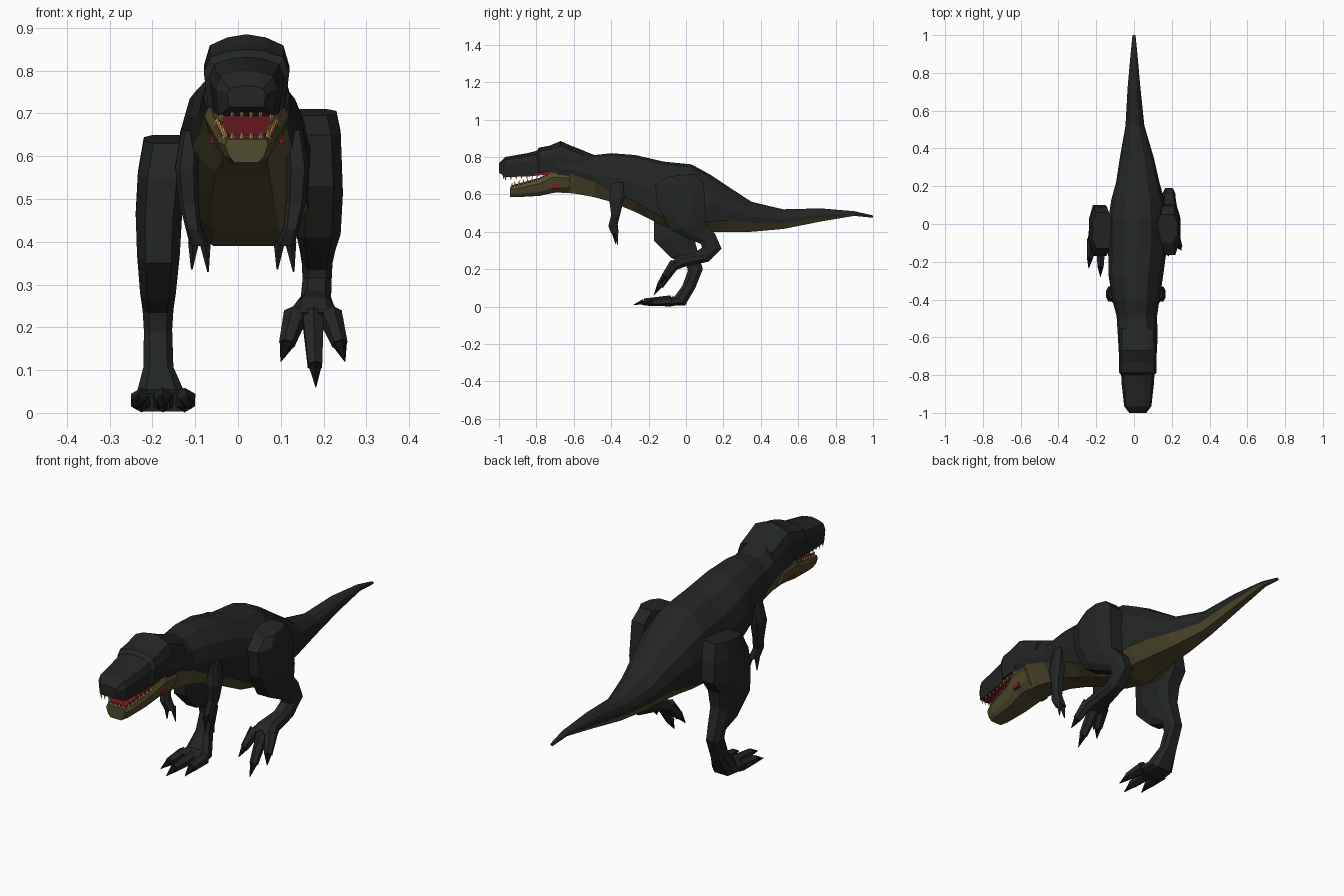
import bpy, bmesh
from mathutils import Vector, Matrix


def material(name, rgb):
    m = bpy.data.materials.new(name)
    m.diffuse_color = (*rgb, 1)
    return m


DARK = material("dark_hide", (0.016, 0.019, 0.017))
OLIVE = material("olive_belly", (0.085, 0.072, 0.028))
RED = material("mouth_red", (0.18, 0.013, 0.018))
TOOTH = material("tooth", (0.5, 0.27, 0.08))
CLAW = material("claw_black", (0.005, 0.005, 0.005))


def finish(name, bm, mats):
    bmesh.ops.recalc_face_normals(bm, faces=bm.faces)
    me = bpy.data.meshes.new(name)
    bm.to_mesh(me)
    bm.free()
    for m in mats:
        me.materials.append(m)
    ob = bpy.data.objects.new(name, me)
    bpy.context.collection.objects.link(ob)
    return ob


def loft(name, rings, mats, second=()):
    """Skin rings of points; segments listed in second use material 1."""
    bm = bmesh.new()
    rows = [[bm.verts.new(p) for p in r] for r in rings]
    n = len(rows[0])
    for a, b in zip(rows, rows[1:]):
        for i in range(n):
            j = (i + 1) % n
            f = bm.faces.new((a[i], a[j], b[j], b[i]))
            f.material_index = 1 if i in second else 0
    bm.faces.new(rows[0])
    bm.faces.new(rows[-1])
    return finish(name, bm, mats)


def ring(y, cx, top, bot, hw, half):
    """Upright symmetric section from a half outline in (width, height) fractions."""
    pts = half + [(-u, v) for u, v in reversed(half) if u > 0]
    return [(cx + u * hw, y, bot + v * (top - bot)) for u, v in pts]


def limb(name, sections):
    """Eight-sided limb; each section spans a front and a back point in y, z."""
    shape = [(1, .45), (.6, 1), (-.6, 1), (-1, .45), (-1, -.45), (-.6, -1), (.6, -1), (1, -.45)]
    rings = []
    for fy, fz, by, bz, cx, hw in sections:
        rings.append([(cx + u * hw, (fy + by) / 2 + v * (fy - by) / 2,
                       (fz + bz) / 2 + v * (fz - bz) / 2) for u, v in shape])
    return loft(name, rings, [DARK])


def cones(name, items, mat, sides=6):
    bm = bmesh.new()
    for a, b, r1, r2 in items:
        a, b = Vector(a), Vector(b)
        d = b - a
        mtx = Matrix.Translation((a + b) / 2) @ d.to_track_quat('Z', 'Y').to_matrix().to_4x4()
        bmesh.ops.create_cone(bm, cap_ends=True, segments=sides, radius1=r1, radius2=r2,
                              depth=d.length, matrix=mtx)
    return finish(name, bm, [mat])


# Body, neck and tail: y, centre x, top, bottom, half width, belly edge height
body = [
    (-.69, .02, .87, .61, .10, .38), (-.60, .02, .855, .605, .105, .40),
    (-.49, .015, .81, .585, .107, .36), (-.40, .01, .82, .56, .125, .22),
    (-.27, .01, .81, .505, .145, .18), (-.12, .02, .775, .43, .155, .13),
    (.03, .02, .76, .39, .155, .13), (.13, .02, .705, .40, .14, .18),
    (.22, .02, .645, .40, .115, .25), (.35, .015, .56, .40, .09, .3),
    (.52, .005, .52, .415, .05, .3), (.72, 0, .525, .455, .034, .3),
    (.9, 0, .51, .485, .018, .3), (1, 0, .487, .475, .008, .3)]
loft("body", [ring(*s[:5], [(0, 1), (.45, .95), (.85, .75), (1, .5), (.93, s[5]), (.5, 0)])
              for s in body], [DARK, OLIVE], (4, 5, 6))

# Upper head
skull = [(0, 1), (.45, .96), (.86, .86), (1, .6), (.9, 0)]
head = [(-1, .02, .765, .715, .045), (-.965, .02, .80, .695, .072), (-.85, .02, .82, .70, .085),
        (-.80, .02, .832, .71, .088), (-.785, .02, .85, .715, .10), (-.73, .02, .86, .72, .10),
        (-.67, .02, .885, .70, .10), (-.55, .02, .83, .68, .095)]
loft("upper_head", [ring(*s, skull) for s in head], [DARK])

# Lower jaw
chin = [(.9, 1), (1, .75), (.8, .25), (.55, 0)]
jaw = [(-.94, .02, .64, .585, .05), (-.90, .02, .648, .585, .066), (-.78, .02, .68, .592, .08),
       (-.71, .02, .72, .608, .098), (-.62, .02, .71, .615, .10)]
loft("lower_jaw", [ring(*s, chin) for s in jaw], [OLIVE])

# Mouth lining: floor, roof and throat
slab = [(1, 1), (1, 0)]
loft("mouth_floor", [ring(y, .02, z + .008, z - .01, w, slab) for y, z, w in
                     [(-.925, .642, .042), (-.78, .682, .066), (-.70, .72, .08)]], [RED])
loft("mouth_roof", [ring(y, .02, z + .01, z - .005, w, slab) for y, z, w in
                    [(-.965, .698, .055), (-.85, .70, .07), (-.70, .715, .085)]], [RED])
loft("throat", [ring(y, .02, .73, .63, .085, slab) for y in (-.72, -.68)], [RED])

# Teeth along both jaws
upper, lower = [], []
for s in (-1, 1):
    for i in range(8):
        t = i / 7
        x, y = .02 + s * (.058 + .018 * t), -.965 + .20 * t
        upper.append(((x, y, .705 + .01 * t), (x, y, .672 + .02 * t), .008, 0))
        x, y = .02 + s * (.05 + .022 * t), -.915 + .16 * t
        lower.append(((x, y, .64 + .04 * t), (x, y, .675 + .03 * t), .007, 0))
for i in range(4):
    x = -.013 + .022 * i
    upper.append(((x, -.975, .712), (x, -.975, .68), .008, 0))
    lower.append(((x, -.93, .638), (x, -.93, .665), .007, 0))
cones("upper_teeth", upper, TOOTH, 4)
cones("lower_teeth", lower, TOOTH, 4)

# Small arms with two fingers
for s, side in ((-1, "left"), (1, "right")):
    c = [.01 + s * d for d in (.122, .13, .125, .115, .10)]
    limb("arm_" + side, [
        (-.395, .66, -.335, .665, c[0], .02), (-.41, .57, -.33, .58, c[1], .027),
        (-.40, .49, -.35, .50, c[2], .023), (-.415, .43, -.365, .44, c[3], .018),
        (-.40, .39, -.36, .39, c[4], .022)])
    cones("fingers_" + side, [
        ((c[4] - .013, -.385, .40), (c[4] - .018, -.375, .335), .014, .002),
        ((c[4] + .013, -.375, .40), (c[4] + .02, -.365, .33), .014, .002)], DARK, 5)

# Raised leg
limb("raised_leg", [
    (-.10, .695, .05, .71, .175, .055), (-.165, .65, .095, .66, .185, .055),
    (-.15, .53, .105, .50, .19, .055), (-.08, .41, .105, .44, .188, .052),
    (.01, .365, .12, .425, .186, .042), (.08, .335, .155, .39, .185, .036),
    (.085, .315, .19, .31, .185, .034), (.04, .285, .12, .24, .182, .035),
    (-.04, .27, .0, .215, .178, .045), (-.085, .235, -.055, .195, .176, .064)])

# Planted leg
limb("planted_leg", [
    (-.13, .63, .06, .65, -.165, .055), (-.165, .55, .09, .57, -.177, .057),
    (-.17, .45, .10, .48, -.185, .054), (-.17, .35, .06, .42, -.186, .05),
    (-.08, .26, .05, .34, -.187, .042), (0, .235, .075, .25, -.187, .036),
    (.01, .19, .09, .20, -.187, .033), (-.02, .11, .05, .10, -.186, .035),
    (-.06, .055, -.005, .006, -.18, .058), (-.12, .045, -.11, .003, -.175, .072)])

# Toes and claws: knuckle, toe end, claw tip
feet = {
    "raised": [((.175, -.06, .23), (.18, -.14, .11), (.182, -.172, .06)),
               ((.135, -.06, .23), (.114, -.115, .16), (.10, -.14, .12)),
               ((.215, -.06, .23), (.238, -.115, .16), (.25, -.14, .12))],
    "planted": [((-.175, -.09, .03), (-.177, -.225, .024), (-.178, -.28, .01)),
                ((-.225, -.08, .03), (-.233, -.18, .024), (-.24, -.235, .01)),
                ((-.125, -.08, .03), (-.118, -.18, .024), (-.112, -.235, .01))]}
for name, toes in feet.items():
    cones(name + "_toes", [(a, b, .029, .019) for a, b, c in toes], DARK)
    cones(name + "_claws", [(b, c, .017, .001) for a, b, c in toes], CLAW, 5)
